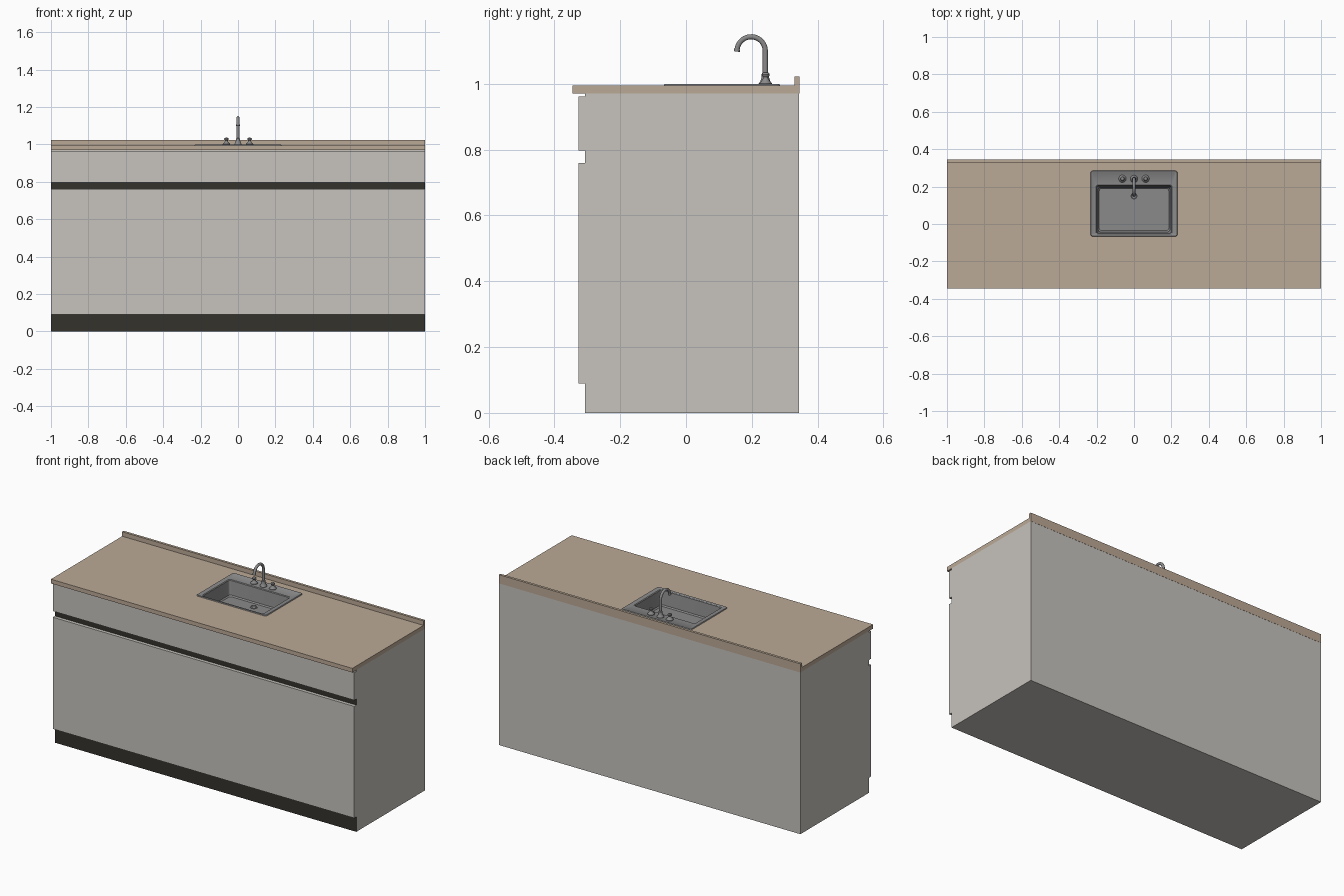
import bpy, bmesh, math

if "Cube" in bpy.data.objects:
    bpy.data.objects.remove(bpy.data.objects["Cube"])

def material(name, rgb):
    m = bpy.data.materials.new(name)
    m.diffuse_color = (*rgb, 1)
    m.use_nodes = True
    m.node_tree.nodes["Principled BSDF"].inputs["Base Color"].default_value = m.diffuse_color
    return m

CABINET = material("cabinet_grey", (0.57, 0.545, 0.51))
COUNTER = material("counter_tan", (0.50, 0.40, 0.305))
DARK = material("recess_dark", (0.034, 0.032, 0.025))
STEEL = material("steel", (0.255, 0.255, 0.255))

def finish(name, bm, mats, smooth=False):
    me = bpy.data.meshes.new(name)
    bm.to_mesh(me)
    bm.free()
    for m in mats:
        me.materials.append(m)
    ob = bpy.data.objects.new(name, me)
    bpy.context.collection.objects.link(ob)
    if smooth:
        bpy.ops.object.select_all(action='DESELECT')
        ob.select_set(True)
        bpy.context.view_layer.objects.active = ob
        bpy.ops.object.shade_smooth_by_angle(angle=math.radians(35))
    return ob

def loft(rings, start=False, end=False):
    """Bridge equal-length counter-clockwise rings, optionally capped."""
    bm = bmesh.new()
    vr = [[bm.verts.new(p) for p in r] for r in rings]
    n = len(vr[0])
    for a, b in zip(vr, vr[1:]):
        for i in range(n):
            j = (i + 1) % n
            bm.faces.new((a[i], a[j], b[j], b[i]))
    if start:
        bm.faces.new(vr[0][::-1])
    if end:
        bm.faces.new(vr[-1])
    bm.normal_update()
    return bm

def rect(x0, x1, y0, y1, z):
    return [(x0, y0, z), (x1, y0, z), (x1, y1, z), (x0, y1, z)]

def box(name, x0, x1, y0, y1, z0, z1, mat):
    return finish(name, loft([rect(x0, x1, y0, y1, z) for z in (z0, z1)], True, True), [mat])

def round_rect(x0, x1, y0, y1, z, r, seg=4):
    pts = []
    corners = [(x1 - r, y1 - r), (x0 + r, y1 - r), (x0 + r, y0 + r), (x1 - r, y0 + r)]
    for k, (cx, cy) in enumerate(corners):
        for s in range(seg + 1):
            a = math.pi / 2 * (k + s / seg)
            pts.append((cx + r * math.cos(a), cy + r * math.sin(a), z))
    return pts

def lathe(name, x, y, profile, n=20):
    rings = [[(x + r * math.cos(2 * math.pi * i / n), y + r * math.sin(2 * math.pi * i / n), z)
              for i in range(n)] for r, z in profile]
    return finish(name, loft(rings, True, True), [STEEL], True)

def counter(name, x0, x1, hole=None):
    """Counter slab, with a rectangular opening when hole is given."""
    xs, ys = [x0, x1], [-0.345, 0.33]
    if hole:
        xs[1:1], ys[1:1] = hole[:2], hole[2:]
    bm = bmesh.new()
    g = [[bm.verts.new((x, y, 0.97)) for y in ys] for x in xs]
    for i in range(len(xs) - 1):
        for j in range(len(ys) - 1):
            if not (hole and i == 1 and j == 1):
                bm.faces.new((g[i][j], g[i + 1][j], g[i + 1][j + 1], g[i][j + 1]))
    bottom = bm.faces[:]
    top = bmesh.ops.extrude_face_region(bm, geom=bottom, use_keep_orig=True)
    bmesh.ops.translate(bm, vec=(0, 0, 0.025),
                        verts=[v for v in top["geom"] if isinstance(v, bmesh.types.BMVert)])
    bmesh.ops.recalc_face_normals(bm, faces=bm.faces[:])
    finish(name, bm, [COUNTER])

# three cabinet modules side by side
W = 2 / 3
for k, side in enumerate(("left", "middle", "right")):
    x0, x1 = -1 + k * W, -1 + (k + 1) * W
    # carcass, open under the counter; dark toe kick and grip recess on the front
    body = loft([rect(x0, x1, -0.307, 0.344, z) for z in (0, 0.09, 0.76, 0.797, 0.97)], True)
    for f in body.faces:
        z = f.calc_center_median().z
        if f.normal.y < -0.5 and (z < 0.09 or 0.76 < z < 0.797):
            f.material_index = 1
    finish(side + "_cabinet_body", body, [CABINET, DARK])
    # door and drawer fronts
    box(side + "_door", x0, x1, -0.327, -0.307, 0.09, 0.76, CABINET)
    box(side + "_drawer_front", x0, x1, -0.327, -0.307, 0.797, 0.962, CABINET)
    # counter and upstand
    counter(side + "_counter", x0, x1, (-0.21, 0.21, -0.06, 0.215) if k == 1 else None)
    box(side + "_upstand", x0, x1, 0.33, 0.345, 0.97, 1.022, COUNTER)

# sink: rim, raised edge, ledge, tapered basin
def rim(d, z, r):
    return round_rect(-0.233 + d, 0.233 - d, -0.068 + d, 0.286 - d, z, r)

def basin(d, z, r):
    return round_rect(-0.2 + d, 0.2 - d, -0.05 + d, 0.204 - d, z, r)

finish("sink", loft([rim(0, 0.994, 0.014), rim(0.003, 1.0, 0.012), rim(0.008, 1.0, 0.01),
                     rim(0.011, 0.998, 0.008), basin(-0.004, 0.998, 0.01),
                     basin(0, 0.994, 0.01), basin(0.008, 0.912, 0.014),
                     basin(0.014, 0.905, 0.014)], end=True), [STEEL], True)
lathe("drain", 0, 0.15, [(0.02, 0.904), (0.02, 0.908), (0.016, 0.909), (0.013, 0.906)])

# tap handles
for side, x in (("left", -0.062), ("right", 0.062)):
    lathe(side + "_tap_handle", x, 0.242,
          [(0.02, 0.997), (0.02, 1.001), (0.014, 1.007), (0.008, 1.016), (0.007, 1.02),
           (0.011, 1.024), (0.012, 1.029), (0.009, 1.034), (0.004, 1.036)])

# spout base and gooseneck spout
lathe("spout_base", 0, 0.241, [(0.02, 0.997), (0.02, 1.001), (0.015, 1.008), (0.011, 1.02),
                               (0.011, 1.03), (0.008, 1.034)])
R, CY, CZ, N = 0.043, 0.198, 1.1, 14
path = [(CY + R, 1.02, 0, 0.008)]
path += [(CY + R * math.cos(a), CZ + R * math.sin(a), a, 0.008)
         for a in (math.radians(172) * i / 16 for i in range(17))]
y, z, a, _ = path[-1]
ty, tz = -math.sin(a), math.cos(a)
path += [(y, z, a, 0.0095), (y + ty * 0.008, z + tz * 0.008, a, 0.0095)]
rings = []
for y, z, a, r in path:
    ring = []
    for i in range(N):
        t = 2 * math.pi * i / N
        u, v = r * math.cos(t), r * math.sin(t)
        ring.append((u, y + v * math.cos(a), z + v * math.sin(a)))
    rings.append(ring)
finish("spout", loft(rings, True, True), [STEEL], True)
